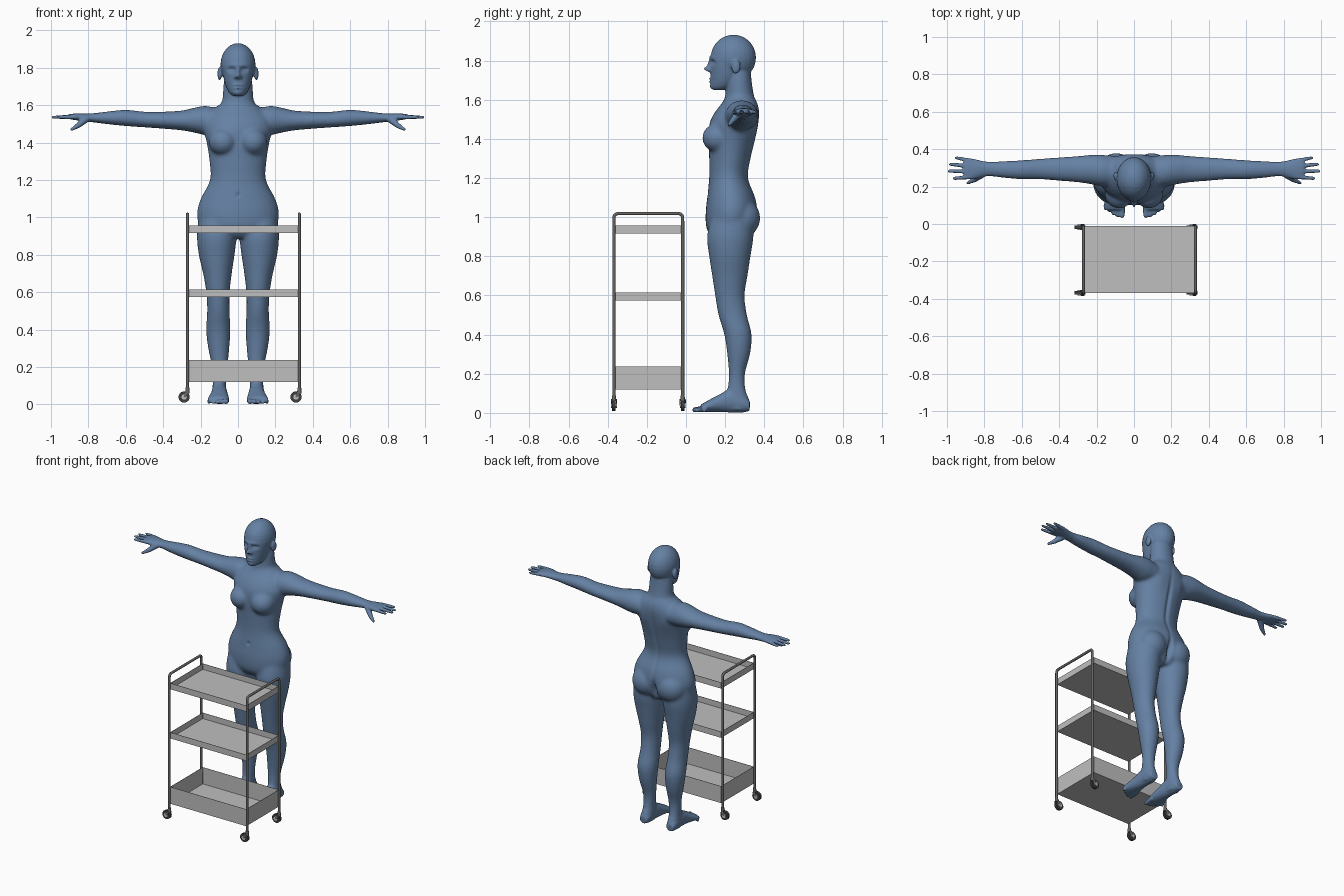
import bpy, bmesh, math
from mathutils import Vector, Matrix

cube = bpy.data.objects.get("Cube")
if cube:
    bpy.data.objects.remove(cube, do_unlink=True)


def material(name, color):
    m = bpy.data.materials.new(name)
    m.use_nodes = True
    m.diffuse_color = (*color, 1)
    m.node_tree.nodes["Principled BSDF"].inputs["Base Color"].default_value = (*color, 1)
    return m


BLUE = material("slate blue", (0.13, 0.22, 0.37))
LIGHT = material("light grey", (0.52, 0.52, 0.52))
STEEL = material("steel grey", (0.13, 0.13, 0.12))
RUBBER = material("dark rubber", (0.05, 0.05, 0.05))


def finish(bm, name, mat, angle=None):
    bmesh.ops.recalc_face_normals(bm, faces=bm.faces)
    mesh = bpy.data.meshes.new(name)
    bm.to_mesh(mesh)
    bm.free()
    mesh.materials.append(mat)
    ob = bpy.data.objects.new(name, mesh)
    bpy.context.collection.objects.link(ob)
    if angle:
        bpy.ops.object.select_all(action="DESELECT")
        ob.select_set(True)
        bpy.context.view_layer.objects.active = ob
        bpy.ops.object.shade_smooth_by_angle(angle=math.radians(angle))
    return ob


def catmull(a, b, c, d, t):
    return [q + 0.5 * t * (r - p + t * (2 * p - 5 * q + 4 * r - s + t * (3 * (q - r) + s - p)))
            for p, q, r, s in zip(a, b, c, d)]


def loft(bm, axis, rings, side=1, steps=4, n=28):
    """Smooth tube along an axis; each ring is (position, min a, max a, min b, max b)."""
    pts = [rings[0]] + rings + [rings[-1]]
    dense = [catmull(*pts[i:i + 4], k / steps) for i in range(len(rings) - 1) for k in range(steps)]
    loops = []
    for pos, a0, a1, b0, b1 in dense + [rings[-1]]:
        loop = []
        for k in range(n):
            t = math.tau * k / n
            c = [(a0 + a1) / 2 + (a1 - a0) / 2 * math.cos(t), (b0 + b1) / 2 + (b1 - b0) / 2 * math.sin(t)]
            c.insert(axis, pos)
            loop.append(bm.verts.new((c[0] * side, c[1], c[2])))
        loops.append(loop)
    for p, q in zip(loops, loops[1:]):
        for k in range(n):
            bm.faces.new((p[k], p[k - 1], q[k - 1], q[k]))
    bm.faces.new(loops[0])
    bm.faces.new(loops[-1])


def ball(bm, center, size):
    m = Matrix.Translation(center) @ Matrix.Diagonal((*size, 1))
    bmesh.ops.create_uvsphere(bm, u_segments=24, v_segments=14, radius=1, matrix=m)


def tube(bm, p, q, r0, r1, n=12, round_ends=True):
    p, q = Vector(p), Vector(q)
    d = q - p
    m = Matrix.Translation((p + q) / 2) @ d.to_track_quat("Z", "Y").to_matrix().to_4x4()
    bmesh.ops.create_cone(bm, cap_ends=True, segments=n, radius1=r0, radius2=r1, depth=d.length, matrix=m)
    if round_ends:
        ball(bm, p, (r0,) * 3)
        ball(bm, q, (r1,) * 3)


# Torso and neck, from crotch up
bm = bmesh.new()
torso = [(.89, .13, .14, .31), (.94, .2, .105, .345), (1.02, .22, .1, .365), (1.1, .2, .108, .355),
         (1.2, .15, .118, .318), (1.3, .153, .118, .332), (1.4, .168, .115, .355), (1.48, .185, .12, .37),
         (1.54, .17, .15, .375), (1.585, .125, .185, .365), (1.62, .086, .2, .348), (1.7, .078, .205, .335),
         (1.76, .07, .21, .33)]
loft(bm, 2, [(z, -w, w, f, b) for z, w, f, b in torso])

# Skull, face and jaw
ball(bm, (0, .242, 1.815), (.094, .116, .117))
face = [(1.65, .025, .14, .19), (1.665, .045, .128, .24), (1.7, .064, .126, .28),
        (1.75, .078, .125, .3), (1.8, .084, .124, .3), (1.84, .08, .13, .3)]
loft(bm, 2, [(z, -w, w, f, b) for z, w, f, b in face])

for s in (1, -1):
    # Bust, buttock and ear
    ball(bm, (s * .08, .165, 1.405), (.078, .083, .075))
    ball(bm, (s * .095, .285, .995), (.1, .095, .1))
    ball(bm, (s * .098, .255, 1.768), (.012, .024, .036))
    # Leg
    loft(bm, 2, [(1.0, .02, .21, .13, .34), (.9, .008, .22, .107, .345), (.8, .018, .21, .118, .33),
                 (.7, .033, .187, .133, .315), (.6, .044, .17, .148, .3), (.5, .045, .165, .165, .312),
                 (.4, .04, .171, .195, .336), (.3, .046, .16, .21, .328), (.2, .055, .14, .218, .302),
                 (.12, .062, .136, .212, .305), (.05, .062, .138, .2, .328), (.015, .068, .132, .21, .322)], s)
    # Foot and toes
    loft(bm, 1, [(.325, .075, .13, .01, .06), (.29, .064, .138, .002, .1), (.23, .06, .14, .002, .125),
                 (.17, .054, .146, .004, .095), (.11, .048, .16, .004, .062), (.075, .05, .162, .004, .042)], s)
    for k in range(5):
        x, r = .062 + .023 * k, .016 - .0016 * k
        tube(bm, (s * x, .1, .022), (s * (x + .002), .046 + .003 * k * k, r), r, r * .9)
    # Arm
    loft(bm, 0, [(.1, .2, .36, 1.45, 1.58), (.17, .2, .37, 1.44, 1.597), (.23, .212, .37, 1.452, 1.588),
                 (.3, .222, .364, 1.465, 1.572), (.4, .23, .357, 1.474, 1.566), (.5, .238, .35, 1.481, 1.566),
                 (.6, .238, .342, 1.488, 1.576), (.7, .246, .337, 1.498, 1.567), (.79, .255, .334, 1.51, 1.556),
                 (.84, .243, .345, 1.516, 1.557), (.88, .237, .352, 1.522, 1.555), (.91, .25, .35, 1.528, 1.55)], s)
    # Fingers and thumb
    for base, tip, reach in ((.252, .244, .962), (.281, .283, .988), (.309, .319, .982), (.337, .354, .95)):
        tube(bm, (s * .87, base, 1.538), (s * reach, tip, 1.536), .0135, .009)
    tube(bm, (s * .815, .265, 1.525), (s * .853, .237, 1.493), .021, .015)
    tube(bm, (s * .853, .237, 1.493), (s * .888, .22, 1.471), .015, .009)

# Fuse everything into one skin
raw = finish(bm, "body_parts", BLUE)
mod = raw.modifiers.new("fuse", "REMESH")
mod.mode, mod.voxel_size = "VOXEL", .0055
fused = raw.evaluated_get(bpy.context.evaluated_depsgraph_get())
bm = bmesh.new()
bm.from_mesh(fused.to_mesh())
fused.to_mesh_clear()
bpy.data.objects.remove(raw, do_unlink=True)
broad = [v for v in bm.verts if abs(v.co.x) < .78 and .09 < v.co.z < 1.62]
for i in range(22):
    bmesh.ops.smooth_vert(bm, verts=broad, factor=.5, use_axis_x=True, use_axis_y=True, use_axis_z=True)
for i in range(3):
    bmesh.ops.smooth_vert(bm, verts=bm.verts, factor=.5, use_axis_x=True, use_axis_y=True, use_axis_z=True)

# Sculpted bumps: centre, spread, push along y
bumps = [((0, .125, 1.757), (.013, .05, .013), -.032), ((0, .125, 1.782), (.01, .05, .02), -.014),
         ((0, .13, 1.815), (.055, .05, .012), -.006), ((0, .13, 1.707), (.022, .05, .006), -.009),
         ((0, .13, 1.692), (.02, .05, .006), -.009), ((0, .13, 1.7), (.024, .04, .003), .006),
         ((0, .13, 1.666), (.02, .04, .014), -.006), ((0, .35, 1.3), (.014, .06, .2), -.012),
         ((0, .36, .97), (.016, .08, .06), -.03), ((0, .11, 1.12), (.01, .03, .012), .008)]
for s in (1, -1):
    bumps += [((s * .035, .13, 1.79), (.018, .05, .012), .016), ((s * .035, .135, 1.788), (.01, .04, .006), -.007),
              ((s * .015, .125, 1.75), (.008, .04, .008), -.01), ((s * .09, .35, 1.46), (.05, .06, .07), .008),
              ((s * .107, .245, 1.77), (.005, .012, .02), .006)]
for v in bm.verts:
    old = v.co.copy()
    for c, r, push in bumps:
        d = sum(((old[i] - c[i]) / r[i]) ** 2 for i in range(3))
        if d < 9:
            v.co.y += push * math.exp(-d)
finish(bm, "body", BLUE, 80)

# Trolley trays: thin open boxes
X0, X1, Y0, Y1 = -.27, .328, -.368, -.017
for name, low, high in (("top_tray", .916, .958), ("middle_tray", .574, .616), ("bottom_tray", .12, .237)):
    bm = bmesh.new()
    size = (X1 - X0 - .012, Y1 - Y0 + .008, high - low)
    m = Matrix.Translation(((X0 + X1) / 2, (Y0 + Y1) / 2 + .003, (low + high) / 2)) @ Matrix.Diagonal((*size, 1))
    bmesh.ops.create_cube(bm, size=1, matrix=m)
    bm.normal_update()
    bmesh.ops.delete(bm, geom=[f for f in bm.faces if f.normal.z > .5], context="FACES")
    tray = finish(bm, name, LIGHT)
    wall = tray.modifiers.new("wall", "SOLIDIFY")
    wall.thickness = .003

# Side frames: one bent pipe on each side
for name, x in (("right_frame", X0), ("left_frame", X1)):
    bend, top = .02, 1.018
    path = [(x, Y0, .085)]
    for y, start in ((Y0 + bend, math.pi), (Y1 - bend, math.pi / 2)):
        for k in range(6):
            a = start - k * math.pi / 10
            path.append((x, y + bend * math.cos(a), top - bend + bend * math.sin(a)))
    path.append((x, Y1, .085))
    curve = bpy.data.curves.new(name, "CURVE")
    curve.dimensions, curve.bevel_depth, curve.bevel_resolution = "3D", .0085, 3
    curve.use_fill_caps = True
    spline = curve.splines.new("POLY")
    spline.points.add(len(path) - 1)
    for p, co in zip(spline.points, path):
        p.co = (*co, 1)
    curve.materials.append(STEEL)
    bpy.context.collection.objects.link(bpy.data.objects.new(name, curve))

# Casters: stem, fork, wheel and hub
for side, x in (("right", X0), ("left", X1)):
    for end, y in (("front", Y0), ("back", Y1)):
        wx, wz, label = x - .018, .04, f"{end}_{side}_caster_"
        fork = bmesh.new()
        tube(fork, (x, y, .06), (x, y, .09), .012, .01, 16, False)
        for s in (1, -1):
            tube(fork, (x, y + s * .013, .066), (wx, y + s * .013, wz), .009, .007, 8, False)
            bmesh.ops.scale(fork, verts=fork.verts[-16:], vec=(1, .35, 1),
                            space=Matrix.Translation((0, -y - s * .013, 0)))
        finish(fork, label + "fork", STEEL, 40)
        for part, r, half, mat in (("wheel", .03, .009, RUBBER), ("hub", .014, .0145, LIGHT)):
            bm = bmesh.new()
            tube(bm, (wx, y - half, wz), (wx, y + half, wz), r, r, 24, False)
            finish(bm, label + part, mat, 40)
